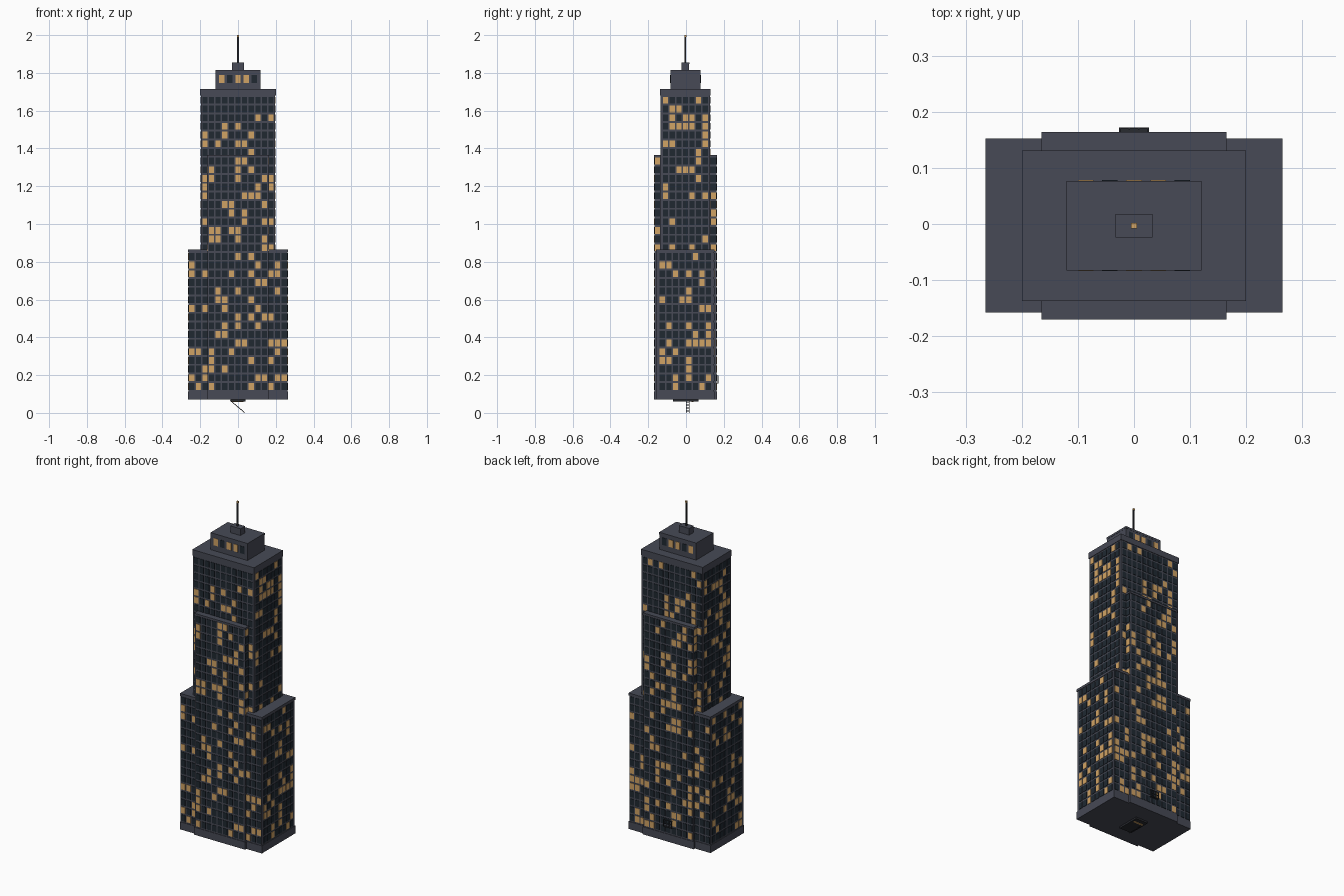
import bpy, bmesh, random
from mathutils import Vector, Matrix

random.seed(7)
cube = bpy.data.objects.get("Cube")
if cube:
    bpy.data.objects.remove(cube, do_unlink=True)


def material(name, colour):
    m = bpy.data.materials.new(name)
    m.use_nodes = True
    m.diffuse_color = (*colour, 1)
    m.node_tree.nodes["Principled BSDF"].inputs["Base Color"].default_value = (*colour, 1)
    return m


stone = material("slate stone", (0.063, 0.068, 0.092))
glass = material("dark glass", (0.014, 0.022, 0.031))
lit = material("lit glass", (0.64, 0.37, 0.13))
metal = material("dark metal", (0.022, 0.024, 0.03))

CY = -0.003               # depth centre of the tower
PITCH, FLOOR = 0.035, 0.0459
WIN_W, WIN_H = 0.027, 0.036
FIRST = 0.14              # centre height of the lowest windows


def add_box(bm, lo, hi, mat=0):
    lo, hi = Vector(lo), Vector(hi)
    mtx = Matrix.Translation((lo + hi) / 2) @ Matrix.Diagonal((*(hi - lo), 1))
    verts = bmesh.ops.create_cube(bm, size=1, matrix=mtx)["verts"]
    for f in {f for v in verts for f in v.link_faces}:
        f.material_index = mat


def finish(bm, name, *mats):
    me = bpy.data.meshes.new(name)
    bm.to_mesh(me)
    bm.free()
    for m in mats:
        me.materials.append(m)
    ob = bpy.data.objects.new(name, me)
    bpy.context.collection.objects.link(ob)
    return ob


def boxes(name, mat, *pairs):
    bm = bmesh.new()
    for lo, hi in pairs:
        add_box(bm, lo, hi)
    return finish(bm, name, mat)


def block(name, hx, hy, z0, z1, inset=0.003, band=0.03, foot=0.0):
    """Tower block with a slightly wider roof slab and optional plinth."""
    parts = [((-hx + inset, CY - hy + inset, z0), (hx - inset, CY + hy - inset, z1 - band)),
             ((-hx, CY - hy, z1 - band), (hx, CY + hy, z1))]
    if foot:
        parts.append(((-hx, CY - hy, z0), (hx, CY + hy, z0 + foot)))
    boxes(name, stone, *parts)


def add_window(bm, axis, side, plane, u, z, is_lit, w=WIN_W, h=WIN_H):
    """Thin pane on the wall facing side * axis, centred at u along the wall."""
    c = [u, u, z]
    c[axis] = (CY if axis else 0) + side * plane
    half = [w / 2, w / 2, h / 2]
    half[axis] = 0.0022
    c, half = Vector(c), Vector(half)
    add_box(bm, c - half, c + half, int(is_lit))


def window_grid(name, axis, plane, columns, rows, chance=0.22):
    """Windows on both opposite walls; columns lists positions along the wall."""
    bm = bmesh.new()
    for side in (-1, 1):
        for r in rows:
            for u in columns:
                add_window(bm, axis, side, plane, u, FIRST + r * FLOOR,
                           random.random() < chance)
    finish(bm, name, glass, lit)


def spread(n, centre=0.0):
    return [centre + (i - (n - 1) / 2) * PITCH for i in range(n)]


# Main masses
block("base_block", 0.265, 0.155, 0.07, 0.865, band=0.014, foot=0.044)
block("central_bay", 0.165, 0.167, 0.07, 1.365, band=0.012, foot=0.044)
block("upper_tower", 0.20, 0.134, 0.80, 1.715, band=0.035)
block("crown", 0.12, 0.08, 1.715, 1.815, inset=0.001, band=0.012)
block("mast_housing", 0.033, 0.021, 1.815, 1.855, inset=0.001, band=0.008)

# Window grids
base_rows, bay_rows, tower_rows = range(16), range(27), range(16, 34)
wing_columns = [u for u in spread(15) if abs(u) > 0.16]
window_grid("base_front_windows", 1, 0.152, wing_columns, base_rows)
window_grid("base_side_windows", 0, 0.262, spread(8, CY), base_rows)
window_grid("bay_windows", 1, 0.164, spread(9), bay_rows, 0.25)
window_grid("bay_side_windows", 0, 0.162, [CY - 0.148, CY + 0.148], range(16, 27), 0.4)
window_grid("tower_front_windows", 1, 0.131, spread(11), tower_rows)
window_grid("tower_side_windows", 0, 0.197, spread(7, CY), tower_rows, 0.27)

# Crown windows
bm = bmesh.new()
for side in (-1, 1):
    for i, glow in enumerate((True, False, True, True, False)):
        add_window(bm, 1, side, 0.079, (i - 2) * 0.043, 1.768, glow, 0.028, 0.042)
finish(bm, "crown_windows", glass, lit)

# Mast with a light at its tip
boxes("mast", metal, ((-0.004, CY - 0.004, 1.85), (0.004, CY + 0.004, 1.992)))
boxes("mast_light", lit, ((-0.005, CY - 0.005, 1.99), (0.005, CY + 0.005, 2.0)))

# Hatch below the base
boxes("hatch_frame", metal, ((-0.04, -0.07, 0.06), (0.04, 0.065, 0.071)))
boxes("hatch_light", lit, ((-0.03, 0.03, 0.057), (0.03, 0.04, 0.061)))

# Slanted ladder hanging from the hatch
bm = bmesh.new()
for y in (0.001, 0.017):
    add_box(bm, (-0.05, y - 0.0015, -0.002), (0.05, y + 0.0015, 0.002))
for i in range(8):
    x = -0.044 + i * 0.0125
    add_box(bm, (x - 0.0012, 0.001, -0.0012), (x + 0.0012, 0.017, 0.0012))
ladder = finish(bm, "ladder", metal)
ladder.rotation_euler.y = 0.7
ladder.location = (-0.003, 0, 0.0338)

# Small railed balcony on the back wall
rails = [((-0.027, 0.158, z), (0.027, 0.172, z + 0.003)) for z in (0.155,)]
rails += [((-0.027, 0.169, z), (0.027, 0.172, z + 0.003)) for z in (0.175, 0.195)]
rails += [((x - 0.0015, 0.168, 0.155), (x + 0.0015, 0.172, 0.198))
          for x in (-0.0255, -0.0085, 0.0085, 0.0255)]
rails += [((s * 0.0255 - 0.0015, 0.158, 0.195), (s * 0.0255 + 0.0015, 0.172, 0.198))
          for s in (-1, 1)]
boxes("back_balcony", metal, *rails)
